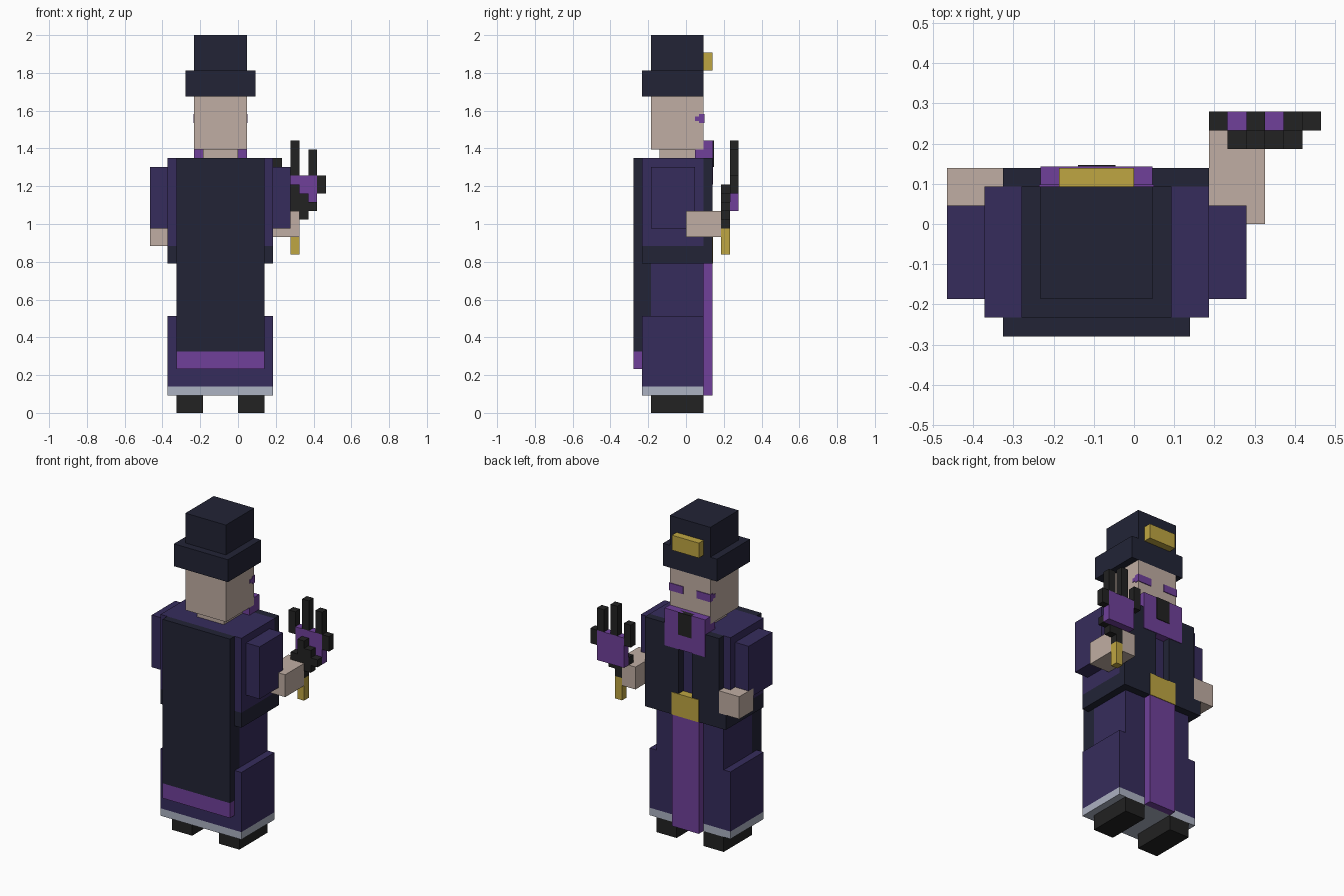
import bpy
import bmesh

U = 2 / 43  # one block of the figure's grid

if "Cube" in bpy.data.objects:
    bpy.data.objects.remove(bpy.data.objects["Cube"])


def material(name, hex_code):
    """Flat material from an sRGB hex code."""
    def linear(c):
        return c / 12.92 if c <= 0.04045 else ((c + 0.055) / 1.055) ** 2.4
    rgb = [linear(int(hex_code[i:i + 2], 16) / 255) for i in (0, 2, 4)]
    m = bpy.data.materials.new(name)
    m.use_nodes = True
    m.diffuse_color = (*rgb, 1)
    bsdf = next(n for n in m.node_tree.nodes if n.type == "BSDF_PRINCIPLED")
    bsdf.inputs["Base Color"].default_value = (*rgb, 1)
    return m


NAVY = material("dark_navy", "222436")
ROBE = material("deep_violet", "362c5c")
PURPLE = material("bright_purple", "70409a")
SKIN = material("pale_skin", "c0aea3")
GOLD = material("gold", "bfa642")
SILVER = material("silver_trim", "acb2c2")
BLACK = material("black", "222222")


def part(name, mat, *boxes):
    """One object made of boxes, each given as x, y and z ranges in blocks."""
    bm = bmesh.new()
    for (x0, x1), (y0, y1), (z0, z1) in boxes:
        verts = bmesh.ops.create_cube(bm, size=1)["verts"]
        for v in verts:
            v.co.x = (x1 if v.co.x > 0 else x0) * U
            v.co.y = (y1 if v.co.y > 0 else y0) * U
            v.co.z = (z1 if v.co.z > 0 else z0) * U
    mesh = bpy.data.meshes.new(name)
    bm.to_mesh(mesh)
    bm.free()
    mesh.materials.append(mat)
    obj = bpy.data.objects.new(name, mesh)
    bpy.context.collection.objects.link(obj)
    return obj


def mirrored(x0, x1):
    """The same x range on both sides of the body's centre line."""
    return [(x0, x1), (-4 - x1, -4 - x0)]


# Feet and robe
for side, xs in zip(("left", "right"), mirrored(0, 3)):
    part(side + "_shoe", BLACK, (xs, (-4, 2), (0, 2)))
part("robe_hem", SILVER, ((-8, 4), (-5, 2), (2, 3)))
part("lower_robe", ROBE, ((-8, 4), (-5, 2), (3, 11)))
part("upper_robe", ROBE, ((-7, 3), (-4, 2), (11, 17)))
part("front_sash", PURPLE, ((-4, 0), (2, 3), (2, 17)))

# Cape
part("cape", NAVY, ((-7, 3), (-6, -5), (7, 29)), ((-7, 3), (-5, -4), (11, 17)))
part("cape_trim", PURPLE, ((-7, 3), (-6, -5), (5, 7)))

# Torso and open jacket
part("torso", ROBE, ((-8, 4), (-5, 2), (19, 29)))
part("jacket_hem", NAVY, ((-8, 4), (-5, 3), (17, 19)))
part("jacket_front", NAVY, ((-7, -3), (2, 3), (19, 29)), ((-1, 4), (2, 3), (19, 29)))
part("belt_buckle", GOLD, ((-4, 0), (2, 3.08), (17, 20)))

# Arms and hands
for side, xs in zip(("left", "right"), mirrored(4, 6)):
    part(side + "_sleeve", ROBE, (xs, (-4, 1), (21, 28)))
part("left_hand", SKIN, ((4, 6), (0, 5), (20, 23)), ((6, 7), (0, 4), (20, 23)))
part("right_hand", SKIN, ((-10, -7), (0, 3), (19, 22)))

# Head
part("neck", SKIN, ((-4, 0), (-3, 1), (29, 30)))
part("head", SKIN, ((-5, 1), (-4, 2), (30, 36)))
part("beard", PURPLE, ((-5, 1), (2, 3.08), (26, 31)), ((-5, 1), (1, 2), (29, 30)))
part("mouth", BLACK, ((-3, -1), (2.5, 3.16), (28, 31)))
for side, front, wrap in zip(("left", "right"), mirrored(-1, 1), mirrored(1, 1.08)):
    part(side + "_eye", PURPLE, (front, (2, 2.1), (33, 34)),
         (wrap, (1.5, 2.1), (33, 34)), (wrap, (1, 1.5), (33.25, 33.75)))

# Hat
part("hat_brim", NAVY, ((-6, 2), (-5, 2), (36, 39)))
part("hat_crown", NAVY, ((-5, 1), (-4, 2), (39, 43)))
part("hat_badge", GOLD, ((-4, 0), (2, 3), (39, 41)))

# Clawed staff held in the left hand
part("staff_handle", GOLD, ((6, 7), (4, 5), (18, 21)))
part("staff_mount", BLACK, *[(xs, (4, 5), (z, z + 1)) for z, xs in
                             enumerate([(6, 7), (6, 8), (5, 9), (6, 8), (6, 7)], 21)])
part("staff_crystal", PURPLE, ((5, 9), (5, 6), (23, 27)))
part("staff_claws", BLACK, ((4, 5), (5, 6), (26, 29)), ((6, 7), (5, 6), (27, 31)),
     ((8, 9), (5, 6), (27, 30)), ((9, 10), (5, 6), (25, 27)))
